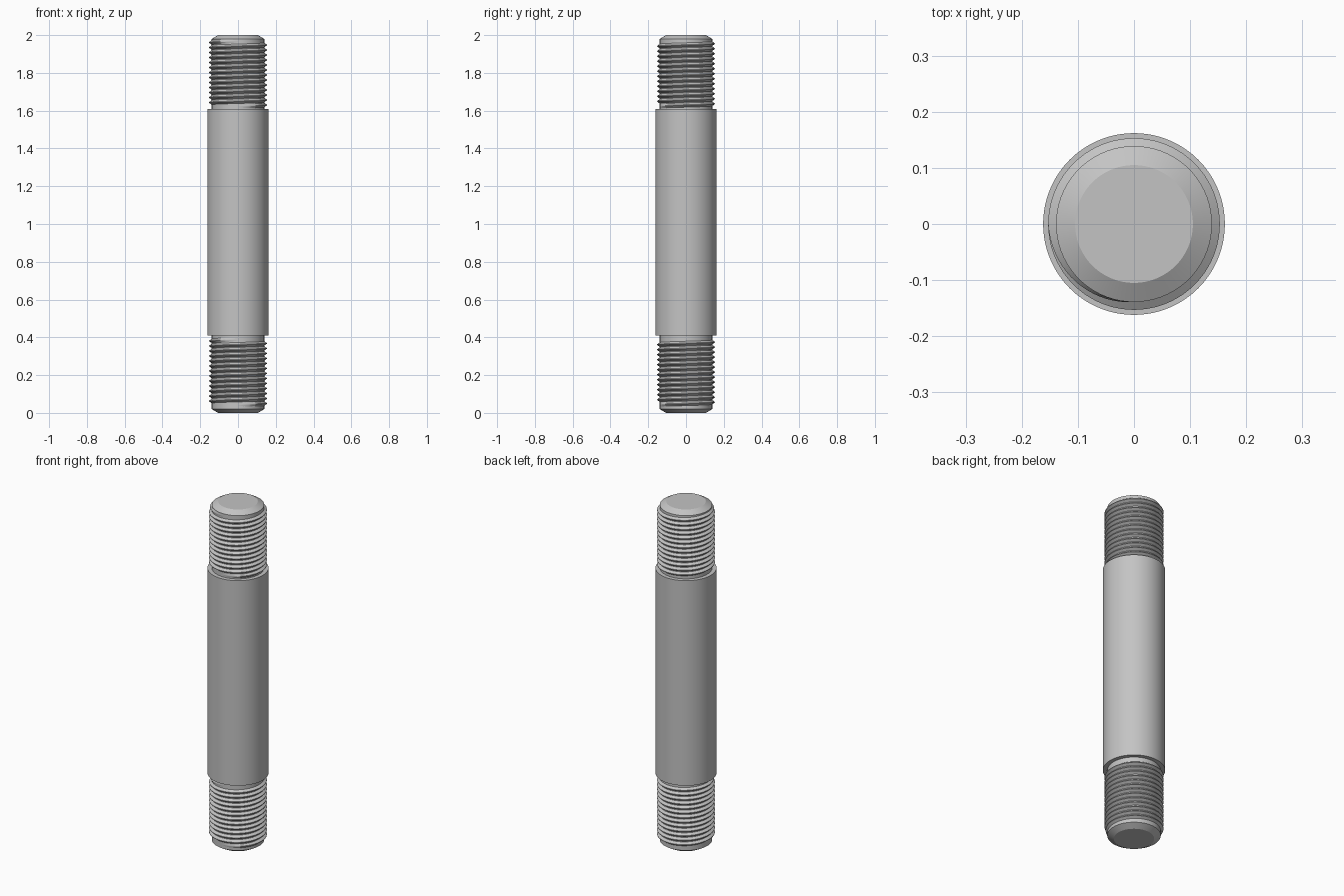
import bpy, bmesh, math

cube = bpy.data.objects.get("Cube")
if cube:
    bpy.data.objects.remove(cube, do_unlink=True)

steel = bpy.data.materials.new("grey steel")
steel.use_nodes = True
GREY = (0.55, 0.55, 0.55, 1)
steel.diffuse_color = GREY
steel.node_tree.nodes["Principled BSDF"].inputs["Base Color"].default_value = GREY

SIDES = 72
SHANK_R, CORE_R, CREST_R, TIP_R = 0.162, 0.139, 0.153, 0.105
PITCH, TURNS = 0.0265, 13


def finish(name, bm):
    bmesh.ops.recalc_face_normals(bm, faces=bm.faces)
    mesh = bpy.data.meshes.new(name)
    bm.to_mesh(mesh)
    bm.free()
    mesh.materials.append(steel)
    obj = bpy.data.objects.new(name, mesh)
    bpy.context.collection.objects.link(obj)
    bpy.ops.object.select_all(action='DESELECT')
    obj.select_set(True)
    bpy.context.view_layer.objects.active = obj
    bpy.ops.object.shade_smooth_by_angle(angle=math.radians(25))
    return obj


def lathe(name, profile):
    """Turn a list of (radius, height) points into a capped solid."""
    bm = bmesh.new()
    rings = []
    for r, z in profile:
        rings.append([bm.verts.new((r * math.cos(a), r * math.sin(a), z))
                      for a in (math.tau * i / SIDES for i in range(SIDES))])
    for low, high in zip(rings, rings[1:]):
        for i in range(SIDES):
            j = (i + 1) % SIDES
            bm.faces.new((low[i], low[j], high[j], high[i]))
    bm.faces.new(rings[0])
    bm.faces.new(rings[-1])
    return finish(name, bm)


def thread(name, z_start):
    """Sweep a V-shaped ridge along a right-handed helix with short run-outs."""
    bm = bmesh.new()
    steps = TURNS * SIDES
    fade = SIDES // 4
    rows = []
    for i in range(steps + 1):
        a = math.tau * i / SIDES - math.pi / 2
        z = z_start + PITCH * (i / SIDES + 0.5)
        grow = max(0.02, min(1, i / fade, (steps - i) / fade))
        crest = CORE_R + (CREST_R - CORE_R) * grow
        section = ((CORE_R - 0.001, -0.46), (crest, -0.07),
                   (crest, 0.07), (CORE_R - 0.001, 0.46))
        rows.append([bm.verts.new((r * math.cos(a), r * math.sin(a), z + h * PITCH))
                     for r, h in section])
    for a, b in zip(rows, rows[1:]):
        for k in range(4):
            n = (k + 1) % 4
            bm.faces.new((a[k], b[k], b[n], a[n]))
    bm.faces.new(rows[0])
    bm.faces.new(rows[-1])
    return finish(name, bm)


# Plain central shank
lathe("shank", [(SHANK_R, 0.41), (SHANK_R, 1.61)])

# Chamfered core rods at both ends
lathe("lower_core", [(TIP_R, 0), (CORE_R, 0.02), (CORE_R, 0.41)])
lathe("upper_core", [(CORE_R, 1.61), (CORE_R, 1.98), (TIP_R, 2)])

# Screw threads
thread("lower_thread", 0.03)
thread("upper_thread", 1.61)
